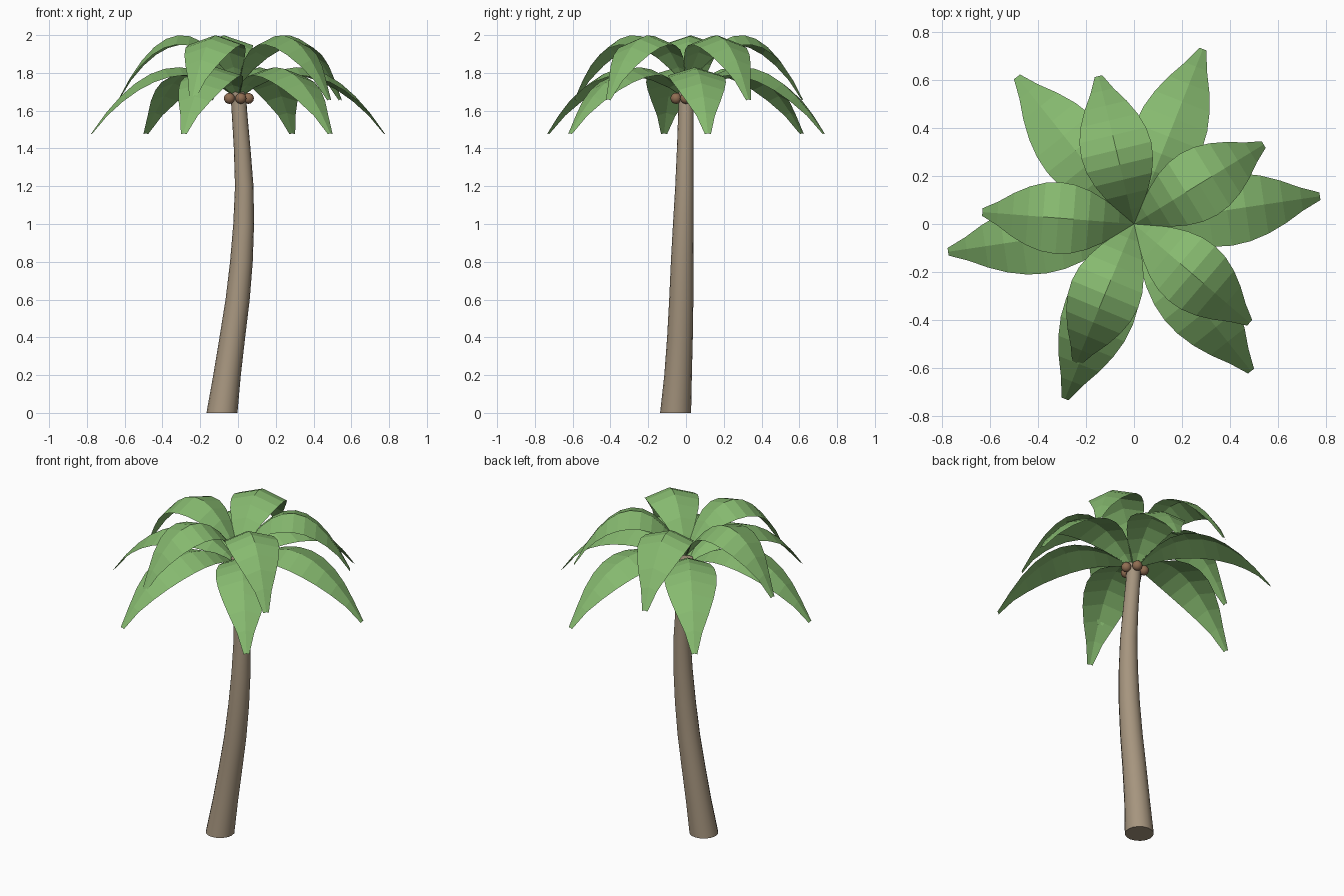
import bpy, bmesh, math
from mathutils import Vector

cube = bpy.data.objects.get("Cube")
if cube:
    bpy.data.objects.remove(cube, do_unlink=True)


def material(name, rgb):
    mat = bpy.data.materials.new(name)
    mat.use_nodes = True
    mat.diffuse_color = (*rgb, 1)
    mat.node_tree.nodes["Principled BSDF"].inputs["Base Color"].default_value = (*rgb, 1)
    return mat


BARK = material("bark_tan", (0.38, 0.30, 0.21))
LEAF = material("leaf_green", (0.24, 0.49, 0.16))
NUT = material("nut_brown", (0.28, 0.155, 0.085))


def finish(bm, name, mat, smooth=False):
    mesh = bpy.data.meshes.new(name)
    bm.to_mesh(mesh)
    bm.free()
    mesh.materials.append(mat)
    for face in mesh.polygons:
        face.use_smooth = smooth
    obj = bpy.data.objects.new(name, mesh)
    bpy.context.collection.objects.link(obj)
    return obj


def make_trunk():
    # stations: centre x, centre y, height, radius
    stations = [(-.085, -.055, 0, .082), (-.058, -.042, .2, .073), (-.03, -.032, .4, .068),
                (-.002, -.025, .6, .064), (.018, -.02, .8, .06), (.03, -.014, 1, .055),
                (.033, -.008, 1.2, .049), (.022, -.004, 1.4, .044), (.007, 0, 1.6, .041),
                (0, 0, 1.71, .041)]
    sides = 16
    bm = bmesh.new()
    rings = []
    for x, y, z, r in stations:
        angles = [math.tau * i / sides for i in range(sides)]
        rings.append([bm.verts.new((x + r * math.cos(a), y + r * math.sin(a), z)) for a in angles])
    for low, high in zip(rings, rings[1:]):
        for i in range(sides):
            j = (i + 1) % sides
            bm.faces.new((low[i], low[j], high[j], high[i]))
    bm.faces.new(rings[0][::-1])
    bm.faces.new(rings[-1])
    trunk = finish(bm, "trunk", BARK)
    bpy.context.view_layer.objects.active = trunk
    trunk.select_set(True)
    bpy.ops.object.shade_smooth_by_angle(angle=math.radians(40))
    trunk.select_set(False)


def make_frond(name, angle, reach, peak_r, peak_z, tip_z, fold):
    """Arched leaf with a ridge along the middle and drooping edges."""
    steps = 10
    drop = (peak_z - tip_z) / (reach - peak_r) ** 2
    out = Vector((math.cos(angle), math.sin(angle), 0))
    side = Vector((-out.y, out.x, 0))
    bm = bmesh.new()
    rows = []
    for i in range(steps + 1):
        t = i / steps
        r = reach * t
        width = max(0.15 * math.sin(math.pi * t) ** 0.95, 0.016 if i else 0.004)
        ridge = out * r + Vector((0, 0, peak_z - drop * (r - peak_r) ** 2))
        sag = Vector((0, 0, fold * width / 0.15))
        rows.append([bm.verts.new(p) for p in
                     (ridge - side * width - sag, ridge, ridge + side * width - sag)])
    for a, b in zip(rows, rows[1:]):
        for k in range(2):
            bm.faces.new((a[k], b[k], b[k + 1], a[k + 1]))
    finish(bm, name, LEAF)


make_trunk()

# Lower and upper crowns of fronds
for i in range(6):
    make_frond(f"lower_frond_{i + 1}", math.radians(8.5 + 60 * i), 0.785, 0.32, 1.83, 1.48, 0.045)
for i in range(5):
    make_frond(f"upper_frond_{i + 1}", math.radians(31.5 + 72 * i), 0.635, 0.3, 2.0, 1.66, 0.05)

# Nuts clustered under the crown
for i in range(5):
    a = math.radians(70 + 72 * i)
    bm = bmesh.new()
    bmesh.ops.create_uvsphere(bm, u_segments=16, v_segments=10, radius=0.029)
    nut = finish(bm, f"nut_{i + 1}", NUT, smooth=True)
    nut.location = (0.055 * math.cos(a), 0.055 * math.sin(a), 1.665)
